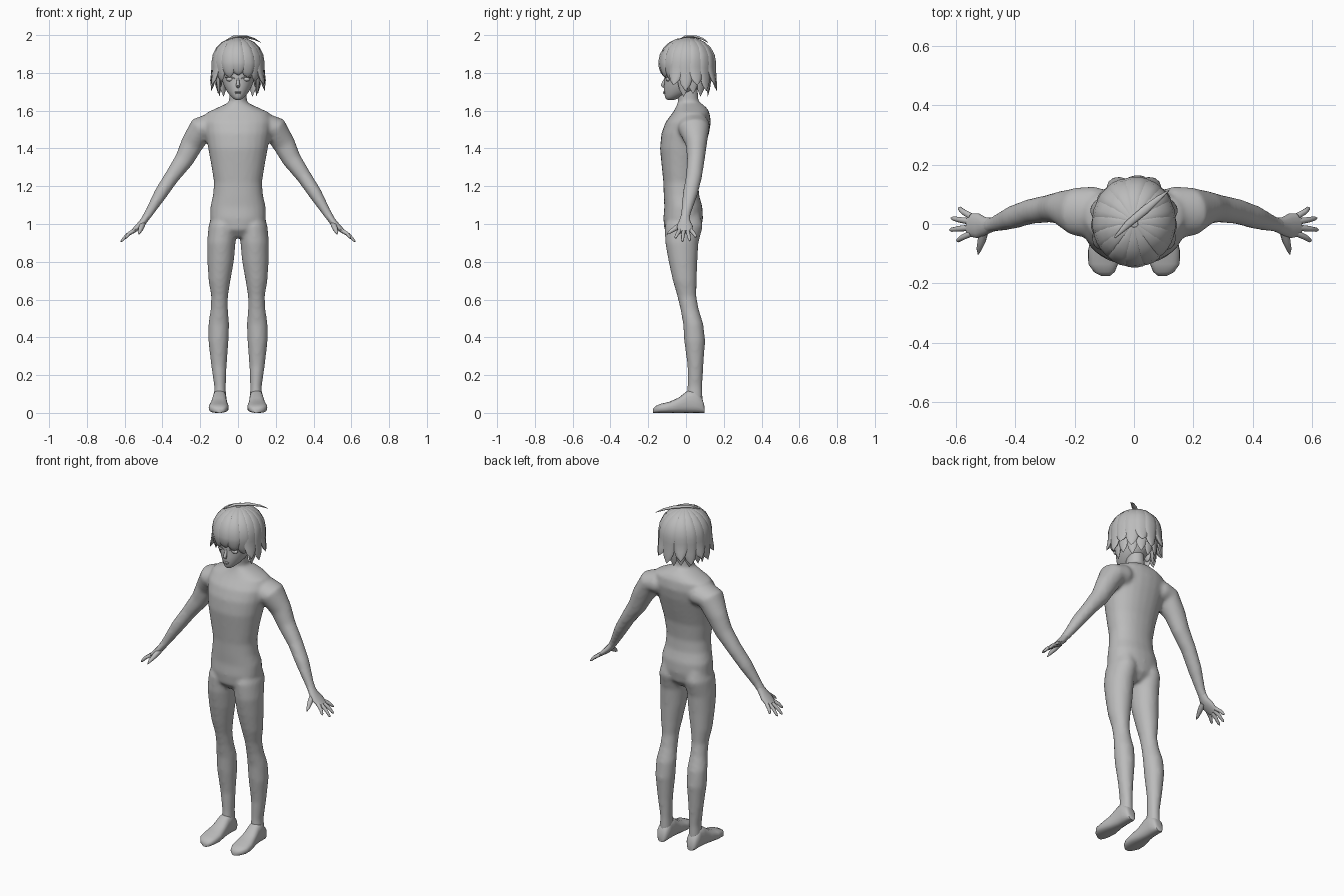
import bpy, bmesh, math
from mathutils import Vector, Matrix

if "Cube" in bpy.data.objects:
    bpy.data.objects.remove(bpy.data.objects["Cube"])

grey = bpy.data.materials.new("plain grey")
grey.use_nodes = True
grey.diffuse_color = (0.5, 0.5, 0.5, 1)
grey.node_tree.nodes["Principled BSDF"].inputs["Base Color"].default_value = (0.5, 0.5, 0.5, 1)


def tube(bm, pts, radii, side, axis=None, n=20, power=1.0):
    """Closed loft along pts; radii are (along side, across side)."""
    pts = [Vector(p) for p in pts]
    rings = []
    for i, p in enumerate(pts):
        d = Vector(axis) if axis else pts[min(i + 1, len(pts) - 1)] - pts[max(i - 1, 0)]
        d.normalize()
        u = Vector(side)
        u = (u - d * u.dot(d)).normalized()
        v = d.cross(u)
        ring = []
        for k in range(n):
            c, s = math.cos(math.tau * k / n), math.sin(math.tau * k / n)
            c = math.copysign(abs(c) ** power, c)
            s = math.copysign(abs(s) ** power, s)
            ring.append(bm.verts.new(p + u * c * radii[i][0] + v * s * radii[i][1]))
        rings.append(ring)
    for a, b in zip(rings, rings[1:]):
        for k in range(n):
            bm.faces.new((a[k], a[(k + 1) % n], b[(k + 1) % n], b[k]))
    bm.faces.new(rings[0][::-1])
    bm.faces.new(rings[-1])


def stack(bm, rows, power=1.0):
    """Upright loft; each row is z, x min, x max, y front, y back."""
    pts = [((a + b) / 2, (f + k) / 2, z) for z, a, b, f, k in rows]
    radii = [((b - a) / 2, (k - f) / 2) for z, a, b, f, k in rows]
    tube(bm, pts, radii, (1, 0, 0), (0, 0, 1), 24, power)


def centred(rows):
    return [(z, -r, r, f, k) for z, r, f, k in rows]


def blob(bm, centre, size):
    m = Matrix.Translation(centre) @ Matrix.Diagonal((*size, 1))
    bmesh.ops.create_uvsphere(bm, u_segments=16, v_segments=10, radius=1, matrix=m)


def finish(name, bm, angle=50):
    bmesh.ops.recalc_face_normals(bm, faces=bm.faces)
    me = bpy.data.meshes.new(name)
    bm.to_mesh(me)
    bm.free()
    ob = bpy.data.objects.new(name, me)
    bpy.context.collection.objects.link(ob)
    me.materials.append(grey)
    bpy.ops.object.select_all(action='DESELECT')
    ob.select_set(True)
    bpy.context.view_layer.objects.active = ob
    bpy.ops.object.shade_smooth_by_angle(angle=math.radians(angle))
    return ob


# Body: torso, neck, arms and legs fused into one skin
bm = bmesh.new()
stack(bm, centred([
    (0.93, .04, -.08, .04), (0.97, .11, -.115, .08), (1.03, .148, -.12, .09),
    (1.09, .147, -.115, .087), (1.15, .133, -.118, .07), (1.22, .127, -.12, .065),
    (1.32, .143, -.13, .077), (1.40, .158, -.138, .10), (1.48, .172, -.13, .122),
    (1.54, .18, -.108, .132), (1.59, .165, -.07, .125), (1.615, .11, -.055, .11),
    (1.64, .055, -.045, .08)]), 0.9)
stack(bm, centred([(1.56, .055, -.05, .08), (1.64, .048, -.042, .068),
                   (1.74, .046, -.05, .06)]))
leg = [(1.07, .03, .13, -.08, .07), (0.99, .006, .156, -.112, .09),
       (0.90, .013, .164, -.11, .066), (0.80, .022, .162, -.092, .06),
       (0.70, .04, .156, -.07, .057), (0.62, .053, .142, -.047, .055),
       (0.55, .053, .145, -.03, .067), (0.47, .047, .157, -.015, .092),
       (0.38, .05, .157, -.01, .102), (0.25, .06, .142, .008, .092),
       (0.14, .064, .126, .008, .087), (0.05, .062, .13, 0, .09)]
arm = [(.06, .03, 1.53), (.14, .04, 1.52), (.195, .042, 1.505), (.245, .055, 1.42),
       (.285, .052, 1.34), (.35, .042, 1.25), (.41, .022, 1.16), (.47, 0, 1.06), (.50, -.008, 1.015)]
arm_r = [(.07, .05), (.088, .068), (.082, .068), (.056, .06), (.047, .051),
         (.043, .04), (.04, .036), (.027, .024), (.027, .02)]
for s in (-1, 1):
    stack(bm, [(z, min(a * s, b * s), max(a * s, b * s), f, k) for z, a, b, f, k in leg])
    tube(bm, [(x * s, y, z) for x, y, z in arm], arm_r, (0, 1, 0))
body = finish("body", bm, 60)
rm = body.modifiers.new("fuse", 'REMESH')
rm.mode, rm.voxel_size, rm.use_smooth_shade = 'VOXEL', 0.01, True
sm = body.modifiers.new("soften", 'SMOOTH')
sm.factor, sm.iterations = 0.5, 8

# Hands and feet
for s, label in ((1, "left"), (-1, "right")):
    bm = bmesh.new()
    tube(bm, [(x * s, y, z) for x, y, z in
              ((.475, -.002, 1.052), (.50, -.007, 1.015), (.525, -.006, .988), (.56, -.003, .958))],
         [(.022, .02), (.03, .019), (.042, .017), (.038, .011)], (0, 1, 0), n=14)
    for base, tip in ((-.032, (.598, -.058, .925)), (-.012, (.622, -.02, .906)),
                      (.008, (.617, .02, .91)), (.026, (.592, .055, .93))):
        a, b = Vector((.55, base, .966)), Vector(tip)
        pts = [a, a.lerp(b, .5) + Vector((.004, 0, .003)), a.lerp(b, .9), b]
        tube(bm, [(p.x * s, p.y, p.z) for p in pts],
             [(.011, .011), (.0095, .0095), (.007, .007), (.002, .002)], (0, 1, 0), n=10)
    tube(bm, [(x * s, y, z) for x, y, z in
              ((.505, -.02, 1.0), (.513, -.055, .978), (.522, -.085, .958), (.525, -.102, .945))],
         [(.016, .016), (.014, .014), (.009, .009), (.002, .002)], (1, 0, 0), n=10)
    finish(label + "_hand", bm)

    bm = bmesh.new()
    foot = [(.098, .02, .035, .097), (.085, .033, .08, .097), (.045, .036, .125, .097),
            (.005, .038, .115, .098), (-.04, .044, .08, .10), (-.09, .053, .058, .102),
            (-.135, .05, .048, .104), (-.162, .035, .036, .10), (-.175, .015, .022, .096)]
    tube(bm, [(x * s, y, h / 2) for y, w, h, x in foot],
         [(w, h / 2) for y, w, h, x in foot], (1, 0, 0), (0, -1, 0), 20, 0.75)
    finish(label + "_foot", bm, 45)

# Head and face
bm = bmesh.new()
stack(bm, centred([
    (1.655, .014, -.103, -.06), (1.67, .034, -.112, -.03), (1.70, .06, -.117, .05),
    (1.735, .077, -.118, .08), (1.77, .088, -.112, .10), (1.82, .10, -.12, .11),
    (1.88, .104, -.116, .115), (1.94, .08, -.08, .09)]))
head = finish("head", bm, 60)
head.modifiers.new("round", 'SUBSURF').levels = 1

bm = bmesh.new()
tube(bm, [(0, -.105, 1.775), (0, -.118, 1.75), (0, -.124, 1.733), (0, -.115, 1.722)],
     [(.006, .006), (.008, .009), (.011, .01), (.006, .004)], (1, 0, 0), n=10)
finish("nose", bm)
bm = bmesh.new()
blob(bm, (0, -.115, 1.698), (.02, .008, .004))
blob(bm, (0, -.113, 1.691), (.015, .008, .004))
finish("mouth", bm)
for s, label in ((1, "left"), (-1, "right")):
    bm = bmesh.new()
    blob(bm, (.042 * s, -.095, 1.766), (.022, .012, .011))
    tube(bm, [(.016 * s, -.112, 1.769), (.042 * s, -.106, 1.78), (.068 * s, -.086, 1.775)],
         [(.002, .002), (.004, .004), (.002, .002)], (0, 1, 0), n=8)
    finish(label + "_eye", bm)
    bm = bmesh.new()
    blob(bm, (.095 * s, 0, 1.755), (.012, .022, .032))
    finish(label + "_ear", bm)

# Hair cap and layered locks sweeping down from the crown
bm = bmesh.new()
blob(bm, (0, .008, 1.86), (.12, .133, .125))
finish("hair_cap", bm)


def lock(bm, degrees, z_end, flick, width, scale=1.0, twist=8):
    pts, radii = [], []
    for i in range(11):
        t = i / 10
        phi = math.radians(degrees + twist * t)
        q = max(0, (t - .5) / .5)
        if t < .5:
            a = .12 + (math.pi / 2 - .12) * t / .5
            r, z = math.sin(a), 1.855 + .13 * math.cos(a)
        else:
            r, z = 1 + flick * q * q, 1.855 - (1.855 - z_end) * q
        r *= scale
        pts.append((.125 * r * math.sin(phi), .006 - .138 * r * math.cos(phi), z))
        w = width * (.2 + .8 * math.sin(math.pi / 2 * min(t / .55, 1)))
        w = max(w * math.sqrt(1 - q ** 1.6), .001)
        radii.append((w, w * .36))
    side = (math.cos(math.radians(degrees)), math.sin(math.radians(degrees)), 0)
    tube(bm, pts, radii, side, n=10)


bm = bmesh.new()
for i, deg in enumerate((-52, -27, -3, 22, 47)):
    lock(bm, deg, (1.755, 1.775, 1.787, 1.775, 1.755)[i], -.08, .042, twist=4)
finish("fringe", bm, 60)

bm = bmesh.new()
for i in range(11):
    lock(bm, 70 + i * 22, 1.735 - .03 * (i % 2), .22 - .08 * (i % 2), .045,
         twist=(1 if i > 5 else -1) * 6)
finish("outer_locks", bm, 60)

bm = bmesh.new()
for i in range(9):
    lock(bm, 80 + i * 25, 1.675 + .015 * (i % 2), -.08 + .1 * (i % 2), .04, .86, 0)
finish("under_locks", bm, 60)

# Loose strand across the crown
bm = bmesh.new()
tube(bm, [(-.065, -.045, 1.972), (-.02, 0, 1.992), (.04, .05, 1.992), (.085, .088, 1.98), (.12, .115, 1.962)],
     [(.003, .002), (.012, .007), (.014, .007), (.009, .005), (.001, .001)], (1, -1, 0), n=10)
finish("top_strand", bm, 60)
